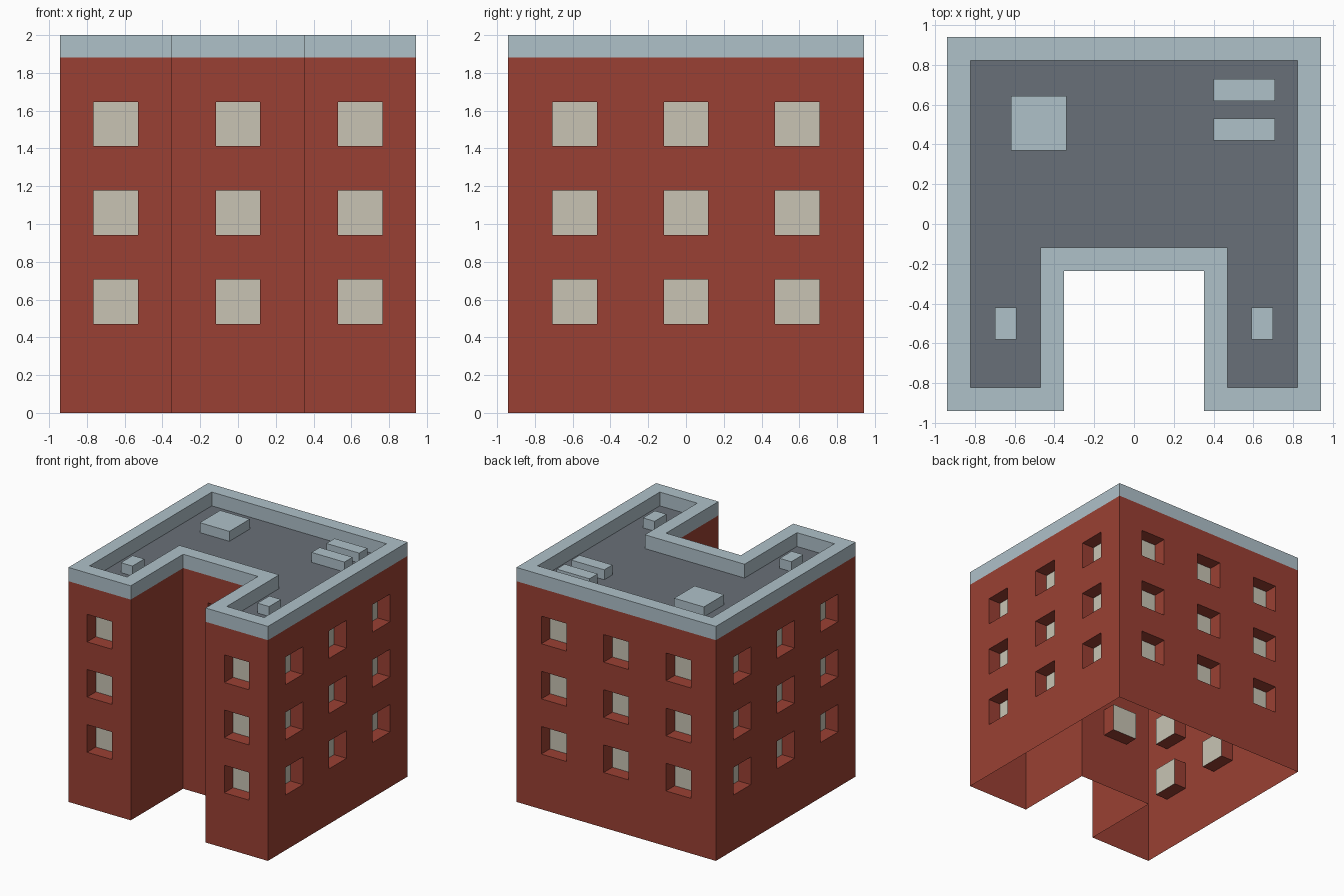
import bpy, bmesh
from mathutils import Vector

if "Cube" in bpy.data.objects:
    bpy.data.objects.remove(bpy.data.objects["Cube"])

U = 2 / 17            # building module: 16 wide, 17 tall
WALL_TOP, TOP = 16, 17
OUTER = [(-8, -8), (-3, -8), (-3, -2), (3, -2), (3, -8), (8, -8), (8, 8), (-8, 8)]
INNER = [(-7, -7), (-4, -7), (-4, -1), (4, -1), (4, -7), (7, -7), (7, 7), (-7, 7)]
# window start offsets along each outer wall, and window sill heights
WINDOWS = [[1.5], [], [2], [], [1.5], [2, 7, 12], [2, 7, 12], [2, 7, 12]]
SILLS = [4, 8, 12]


def material(name, rgb):
    m = bpy.data.materials.new(name)
    m.diffuse_color = (*rgb, 1)
    m.use_nodes = True
    m.node_tree.nodes["Principled BSDF"].inputs["Base Color"].default_value = m.diffuse_color
    return m


BRICK = material("brick red", (0.323, 0.051, 0.033))
PANE = material("cream pane", (0.578, 0.552, 0.456))
TRIM = material("pale blue grey", (0.429, 0.533, 0.584))
ROOF = material("roof grey", (0.141, 0.162, 0.188))


def quad(bm, pts, mat=0):
    f = bm.faces.new([bm.verts.new(Vector(p) * U) for p in pts])
    f.material_index = mat


def finish(bm, name, mats):
    bmesh.ops.remove_doubles(bm, verts=bm.verts, dist=1e-4)
    me = bpy.data.meshes.new(name)
    bm.to_mesh(me)
    bm.free()
    for m in mats:
        me.materials.append(m)
    ob = bpy.data.objects.new(name, me)
    bpy.context.collection.objects.link(ob)
    return ob


def edges(loop):
    return zip(loop, loop[1:] + loop[:1])


# walls: open-bottomed shell with recessed window pockets
bm = bmesh.new()
for (a, b), starts in zip(edges(OUTER), WINDOWS):
    a, b = Vector((*a, 0)), Vector((*b, 0))
    length = (b - a).length
    d = (b - a) / length
    inward = Vector((-d.y, d.x, 0))

    def at(s, z, depth=0):
        return a + d * s + inward * depth + Vector((0, 0, z))

    cols = sorted({0, length, *starts, *[s + 2 for s in starts]})
    rows = sorted({0, WALL_TOP, *SILLS, *[z + 2 for z in SILLS]})
    for s0, s1 in zip(cols, cols[1:]):
        for z0, z1 in zip(rows, rows[1:]):
            c = [(s0, z0), (s1, z0), (s1, z1), (s0, z1)]
            if s0 in starts and z0 in SILLS:
                quad(bm, [at(*p, 1) for p in c], 1)
                for p, q in edges(c):
                    quad(bm, [at(*p), at(*q), at(*q, 1), at(*p, 1)])
            else:
                quad(bm, [at(*p) for p in c])
finish(bm, "brick_walls", [BRICK, PANE])

# parapet: outer band, coping and inner band
bm = bmesh.new()
for (a, b), (c, d) in zip(edges(OUTER), edges(INNER)):
    quad(bm, [(*a, WALL_TOP), (*b, WALL_TOP), (*b, TOP), (*a, TOP)])
    quad(bm, [(*a, TOP), (*b, TOP), (*d, TOP), (*c, TOP)])
    quad(bm, [(*c, TOP), (*d, TOP), (*d, WALL_TOP), (*c, WALL_TOP)])
finish(bm, "parapet", [TRIM])

# roof deck
bm = bmesh.new()
for x0, x1, y0, y1 in [(-7, -4, -7, -1), (4, 7, -7, -1), (-7, 7, -1, 7)]:
    quad(bm, [(x0, y0, WALL_TOP), (x1, y0, WALL_TOP), (x1, y1, WALL_TOP), (x0, y1, WALL_TOP)])
finish(bm, "roof_deck", [ROOF])


# rooftop units (sizes in scene units)
def roof_box(name, x0, x1, y0, y1, top=1.967):
    bm = bmesh.new()
    loop = [(x0 / U, y0 / U), (x1 / U, y0 / U), (x1 / U, y1 / U), (x0 / U, y1 / U)]
    t = top / U
    quad(bm, [(*p, t) for p in loop])
    for p, q in edges(loop):
        quad(bm, [(*p, WALL_TOP), (*q, WALL_TOP), (*q, t), (*p, t)])
    finish(bm, name, [TRIM])


roof_box("roof_hatch", -0.62, -0.34, 0.37, 0.645)
roof_box("vent_back", 0.40, 0.71, 0.62, 0.73)
roof_box("vent_front", 0.40, 0.71, 0.42, 0.53)
roof_box("chimney_left", -0.70, -0.59, -0.58, -0.42)
roof_box("chimney_right", 0.59, 0.70, -0.58, -0.42)
